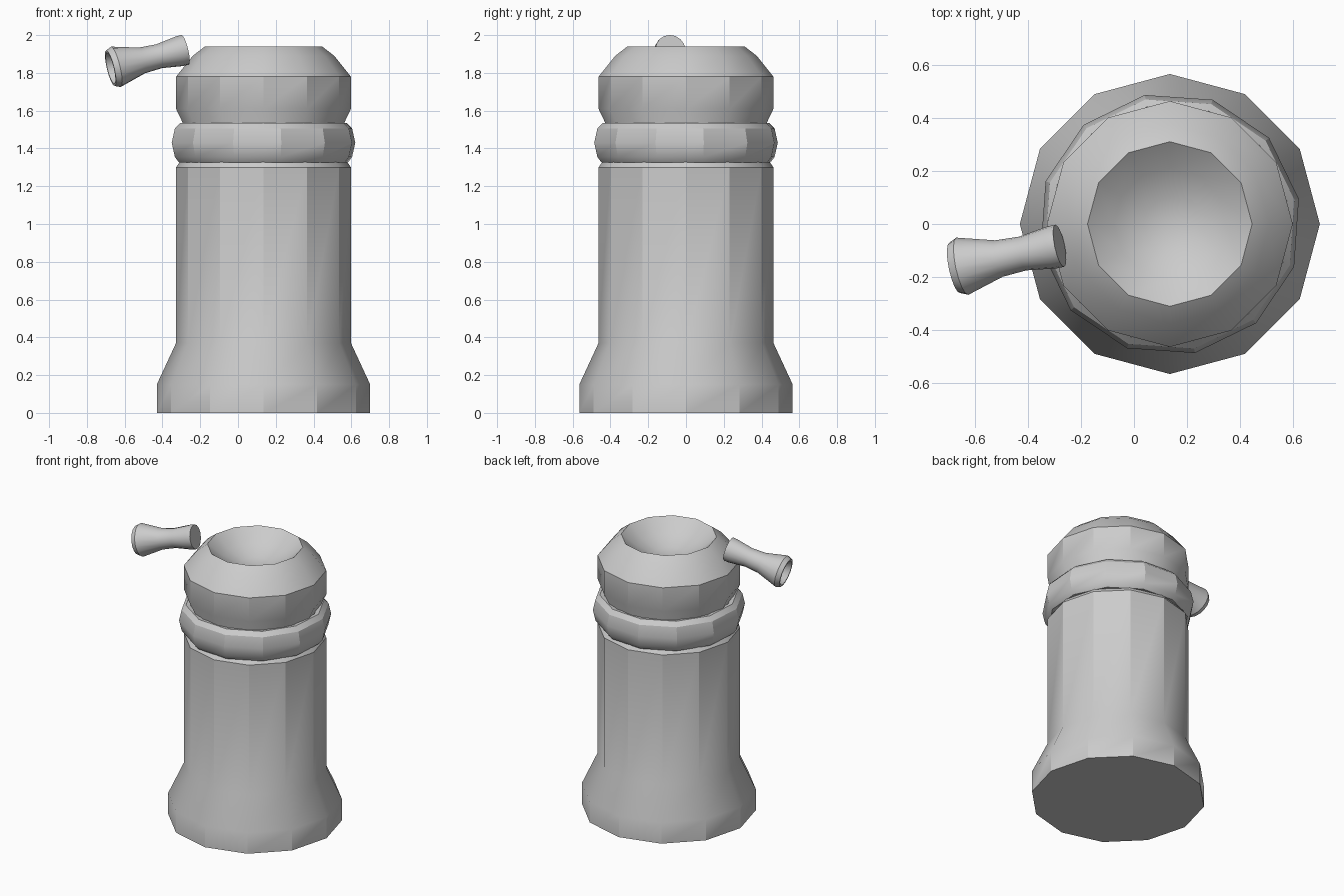
import bpy, math
from mathutils import Vector, Matrix

cube = bpy.data.objects.get("Cube")
if cube:
    bpy.data.objects.remove(cube, do_unlink=True)

grey = bpy.data.materials.new("stone grey")
grey.use_nodes = True
colour = (0.6, 0.6, 0.6, 1)
grey.diffuse_color = colour
grey.node_tree.nodes["Principled BSDF"].inputs["Base Color"].default_value = colour


def lathe(name, profile, sides, turn=0.0, closed=False):
    """Spin (radius, height) points around z; zero radius makes a pole."""
    verts, rings, faces = [], [], []
    for r, z in profile:
        n = 1 if r == 0 else sides
        rings.append([len(verts) + i for i in range(n)])
        for i in range(n):
            a = turn + math.tau * i / sides
            verts.append((r * math.cos(a), r * math.sin(a), z))
    pairs = list(zip(rings, rings[1:]))
    if closed:
        pairs.append((rings[-1], rings[0]))
    for lo, hi in pairs:
        for i in range(sides):
            j = (i + 1) % sides
            quad = [lo[i % len(lo)], lo[j % len(lo)], hi[j % len(hi)], hi[i % len(hi)]]
            faces.append(list(dict.fromkeys(quad)))
    mesh = bpy.data.meshes.new(name)
    mesh.from_pydata(verts, [], faces)
    mesh.materials.append(grey)
    obj = bpy.data.objects.new(name, mesh)
    bpy.context.collection.objects.link(obj)
    bpy.ops.object.select_all(action="DESELECT")
    obj.select_set(True)
    bpy.context.view_layer.objects.active = obj
    bpy.ops.object.shade_smooth_by_angle(angle=math.radians(29))
    return obj


centre = Vector((0.135, 0, 0))

# Pot with flared foot, straight shaft, rounded cap and hollow top
pot = lathe("pot_body", [
    (0, 0), (0.565, 0), (0.565, 0.15), (0.463, 0.37), (0.463, 1.3),
    (0.435, 1.34), (0.425, 1.53), (0.463, 1.61), (0.463, 1.78),
    (0.375, 1.89), (0.31, 1.94), (0.21, 1.86), (0.1, 1.81), (0, 1.795)], 12)
pot.location = centre

# Collar band, turned slightly against the body
collar = lathe("collar_band", [
    (0.42, 1.33), (0.455, 1.325), (0.478, 1.355), (0.495, 1.43),
    (0.478, 1.505), (0.45, 1.535), (0.42, 1.53)], 12, math.radians(11), True)
collar.location = centre

# Side handle: a waisted peg with a recessed flared end
tip, end = Vector((-0.675, -0.165, 1.825)), Vector((-0.28, -0.082, 1.922))
axis = end - tip
length = axis.length
handle = lathe("side_handle", [
    (0, 0.05), (0.07, 0.045), (0.085, 0), (0.097, 0), (0.11, 0.03),
    (0.07, 0.175), (0.065, 0.27), (0.081, length - 0.03),
    (0.081, length), (0, length)], 16)
handle.matrix_world = Matrix.Translation(tip) @ axis.to_track_quat("Z", "Y").to_matrix().to_4x4()
